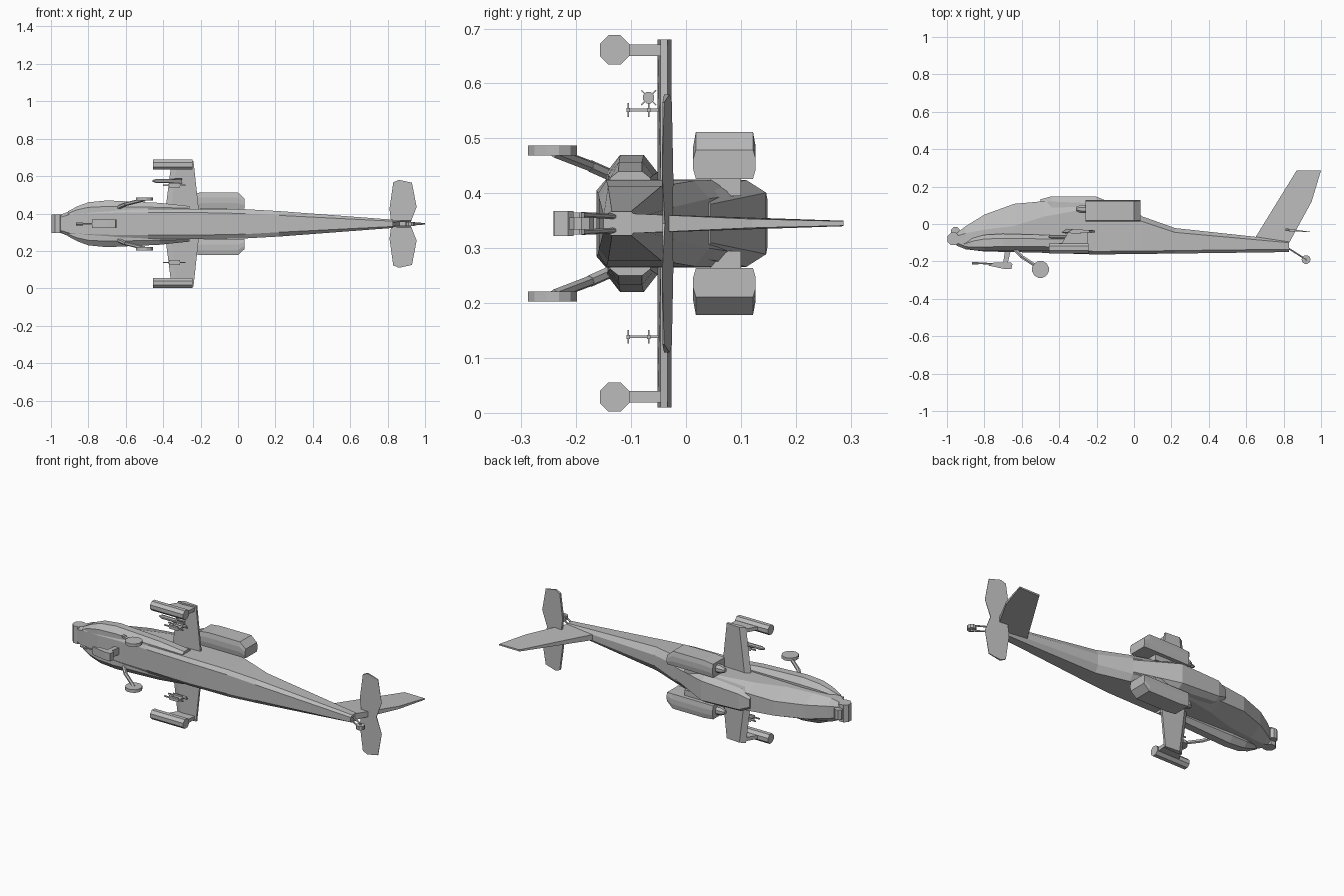
import bpy, bmesh, math
from mathutils import Vector

C = 0.345  # height of the mirror plane (the craft lies on its side)
grey = bpy.data.materials.new("grey")
grey.diffuse_color = (0.5, 0.5, 0.5, 1)


def make(name, bm):
    bmesh.ops.recalc_face_normals(bm, faces=bm.faces)
    me = bpy.data.meshes.new(name)
    bm.to_mesh(me)
    bm.free()
    me.materials.append(grey)
    ob = bpy.data.objects.new(name, me)
    bpy.context.collection.objects.link(ob)
    return ob


def loft(name, rings):
    """Skin equal-length rings of (x, y, side offset) points and cap the ends."""
    bm = bmesh.new()
    vs = [[bm.verts.new((x, y, C + z)) for x, y, z in r] for r in rings]
    n = len(vs[0])
    for a, b in zip(vs, vs[1:]):
        for i in range(n):
            j = (i + 1) % n
            bm.faces.new((a[i], a[j], b[j], b[i]))
    bm.faces.new(vs[0])
    bm.faces.new(vs[-1])
    return make(name, bm)


def plate(name, pts, z0, z1):
    """Side profile (x, y) extruded across the craft."""
    return loft(name, [[(x, y, z) for x, y in pts] for z in (z0, z1)])


def box(name, x0, x1, y0, y1, z0, z1):
    return plate(name, [(x0, y0), (x1, y0), (x1, y1), (x0, y1)], z0, z1)


def tube(name, a, b, r, n=8, r2=None):
    a, b = Vector(a), Vector(b)
    d = (b - a).normalized()
    u = d.cross(Vector((0, 0, 1)) if abs(d.z) < 0.9 else Vector((1, 0, 0))).normalized()
    w = d.cross(u)
    rings = []
    for p, rad in ((a, r), (b, r if r2 is None else r2)):
        rings.append([tuple(p + rad * (u * math.cos(t) + w * math.sin(t)))
                      for t in [(i + 0.5) * 2 * math.pi / n for i in range(n)]])
    return loft(name, rings)


def body_ring(x, yt, wt, ys, w, yl, yb, wb):
    half = [(yt, wt), (ys, w), (yl, w), (yb, wb)]
    return [(x, y, z) for y, z in half] + [(x, y, -z) for y, z in reversed(half)]


# Fuselage: nose, canopy, cabin and tail boom
loft("fuselage", [body_ring(*s) for s in [
    (-0.95, -0.05, 0.03, -0.065, 0.048, -0.10, -0.115, 0.035),
    (-0.90, -0.012, 0.036, -0.05, 0.068, -0.12, -0.135, 0.05),
    (-0.80, 0.05, 0.04, -0.03, 0.078, -0.135, -0.147, 0.055),
    (-0.64, 0.108, 0.042, -0.01, 0.08, -0.14, -0.15, 0.06),
    (-0.48, 0.122, 0.05, 0.04, 0.08, -0.142, -0.154, 0.06),
    (-0.20, 0.125, 0.058, 0.09, 0.08, -0.146, -0.163, 0.06),
    (0.04, 0.042, 0.045, 0.015, 0.078, -0.145, -0.160, 0.055),
    (0.22, -0.022, 0.03, -0.045, 0.068, -0.142, -0.158, 0.045),
    (0.83, -0.088, 0.01, -0.10, 0.022, -0.135, -0.150, 0.014)]])

# Rotor fairing on the roof
loft("roof_fairing", [[(x, yb, -wb), (x, ym, -wb), (x, yt, -wt), (x, yt, wt), (x, ym, wb), (x, yb, wb)]
                      for x, yb, ym, yt, wb, wt in [
    (-0.50, 0.04, 0.118, 0.132, 0.035, 0.022),
    (-0.44, 0.04, 0.12, 0.148, 0.065, 0.045),
    (-0.20, 0.03, 0.11, 0.146, 0.079, 0.056),
    (0.04, -0.02, 0.022, 0.045, 0.062, 0.035)]])

# Tail fin, thin at the tip
fin = [(0.65, -0.07, 0.016), (0.87, 0.287, 0.005), (1.0, 0.287, 0.004),
       (0.95, 0.12, 0.008), (0.83, -0.10, 0.018)]
loft("tail_fin", [[(x, y, s * w) for x, y, w in fin] for s in (-1, 1)])

# Nose sensor drums
tube("nose_sensor_lower", (-0.965, -0.08, -0.05), (-0.965, -0.08, 0.05), 0.036)
tube("nose_sensor_upper", (-0.955, -0.04, -0.028), (-0.955, -0.04, 0.028), 0.025)

# Chin gun
plate("gun_body", [(-0.78, -0.222), (-0.75, -0.207), (-0.66, -0.205), (-0.65, -0.215),
                   (-0.655, -0.24), (-0.69, -0.241)], -0.023, 0.023)
plate("gun_mount", [(-0.70, -0.21), (-0.675, -0.21), (-0.66, -0.145), (-0.69, -0.145)], -0.02, 0.02)
tube("gun_barrel", (-0.865, -0.209, 0), (-0.74, -0.213, 0), 0.005, 6)
tube("gun_muzzle", (-0.865, -0.209, 0), (-0.83, -0.210, 0), 0.008, 6)

# Tail wheel
tube("tail_wheel", (0.92, -0.19, -0.011), (0.92, -0.19, 0.011), 0.024, 10)
tube("tail_wheel_axle", (0.92, -0.19, -0.02), (0.92, -0.19, 0.02), 0.006, 6)

for s, side in ((1, "left"), (-1, "right")):
    # Cheek fairing along the lower body
    loft("cheek_fairing_" + side, [
        [(x, yt, s * 0.03), (x, yt, s * wi), (x, yt - h, s * w), (x, yb + h, s * w), (x, yb, s * wi), (x, yb, s * 0.03)]
        for x, yt, yb, wi, w, h in [
            (-0.91, -0.10, -0.128, 0.055, 0.066, 0.008),
            (-0.86, -0.075, -0.14, 0.075, 0.093, 0.016),
            (-0.80, -0.058, -0.145, 0.088, 0.115, 0.022),
            (-0.70, -0.052, -0.145, 0.093, 0.125, 0.025),
            (-0.42, -0.06, -0.142, 0.088, 0.112, 0.02),
            (-0.26, -0.065, -0.138, 0.083, 0.095, 0.015)]])
    # Engine pod with chamfered sides and tapered tail
    eng = [(0.018, 0.167), (0.122, 0.167), (0.127, 0.14), (0.127, 0.11),
           (0.122, 0.082), (0.018, 0.082), (0.013, 0.11), (0.013, 0.14)]
    loft("engine_" + side, [[(x, y, s * (0.08 + (z - 0.08) * k)) for y, z in eng]
                            for x, k in ((-0.26, 0.92), (-0.20, 1), (0.0, 1), (0.036, 0.62))])
    tube("engine_intake_" + side, (-0.285, 0.08, s * 0.122), (-0.25, 0.08, s * 0.122), 0.024)
    tube("engine_hub_" + side, (-0.31, 0.08, s * 0.122), (-0.285, 0.08, s * 0.122), 0.012, 8, 0.024)
    box("engine_mount_" + side, -0.2, -0.06, 0.045, 0.1, s * 0.05, s * 0.1)

    # Stub wing
    loft("wing_" + side, [[(xa, -0.045, s * z), (xa + 0.03, -0.026, s * z), (xb, -0.034, s * z),
                           (xb, -0.046, s * z), (xa + 0.03, -0.052, s * z)]
                          for z, xa, xb in ((0.06, -0.39, -0.208), (0.335, -0.355, -0.238))])
    # Outboard rocket pod and pylon
    tube("rocket_pod_" + side, (-0.455, -0.13, s * 0.316), (-0.243, -0.13, s * 0.316), 0.029)
    plate("pod_pylon_" + side, [(-0.39, -0.11), (-0.25, -0.11), (-0.245, -0.04), (-0.35, -0.04)],
          s * 0.305, s * 0.326)
    # Inboard missile rack with cross rails
    plate("missile_rack_" + side, [(-0.37, -0.108), (-0.31, -0.108), (-0.29, -0.045), (-0.35, -0.045)],
          s * 0.204, s * 0.209)
    for y in (-0.068, -0.105):
        box("rack_crossbar_" + side, -0.37, -0.31, y - 0.0015, y + 0.0015, s * 0.194, s * 0.219)
        box("rack_rail_" + side, -0.40, -0.28, y - 0.003, y + 0.003, s * 0.203, s * 0.21)

    # Main landing leg and wheel
    knee = (-0.60, -0.175, s * 0.105)
    tube("leg_upper_" + side, (-0.645, -0.13, s * 0.085), knee, 0.011, 6)
    tube("leg_lower_" + side, knee, (-0.50, -0.24, s * 0.13), 0.01, 6)
    tube("main_wheel_" + side, (-0.50, -0.243, s * 0.124), (-0.50, -0.243, s * 0.142), 0.046, 12)

    # Horizontal tailplane
    stab = [(0.82, 0.0), (0.81, 0.08), (0.83, 0.222), (0.86, 0.235),
            (0.93, 0.22), (0.955, 0.09), (0.92, 0.0)]
    loft("tailplane_" + side, [[(x, -0.03 - 0.1 * (x - 0.82) + t * (0.96 - x) / 0.15, s * z)
                                for x, z in stab] for t in (-0.009, 0.006)])
    # Tail wheel fork
    tube("tail_fork_" + side, (0.81, -0.12, s * 0.012), (0.92, -0.19, s * 0.016), 0.005, 6)

# Single missile on the upper rack, with crossed fins
my, mz = -0.068, 0.229
tube("missile", (-0.44, my, mz), (-0.30, my, mz), 0.011)
tube("missile_nose", (-0.457, my, mz), (-0.44, my, mz), 0.005, 8, 0.011)
for i in range(4):
    a = math.radians(45 + 90 * i)
    d, q = Vector((math.cos(a), math.sin(a))), Vector((-math.sin(a), math.cos(a))) * 0.0012
    loft("missile_fin", [[(x, my + d.x * r + t * q.x, mz + d.y * r + t * q.y)
                          for x, r in ((-0.36, 0.008), (-0.33, 0.019), (-0.30, 0.019), (-0.30, 0.008))]
                         for t in (-1, 1)])
